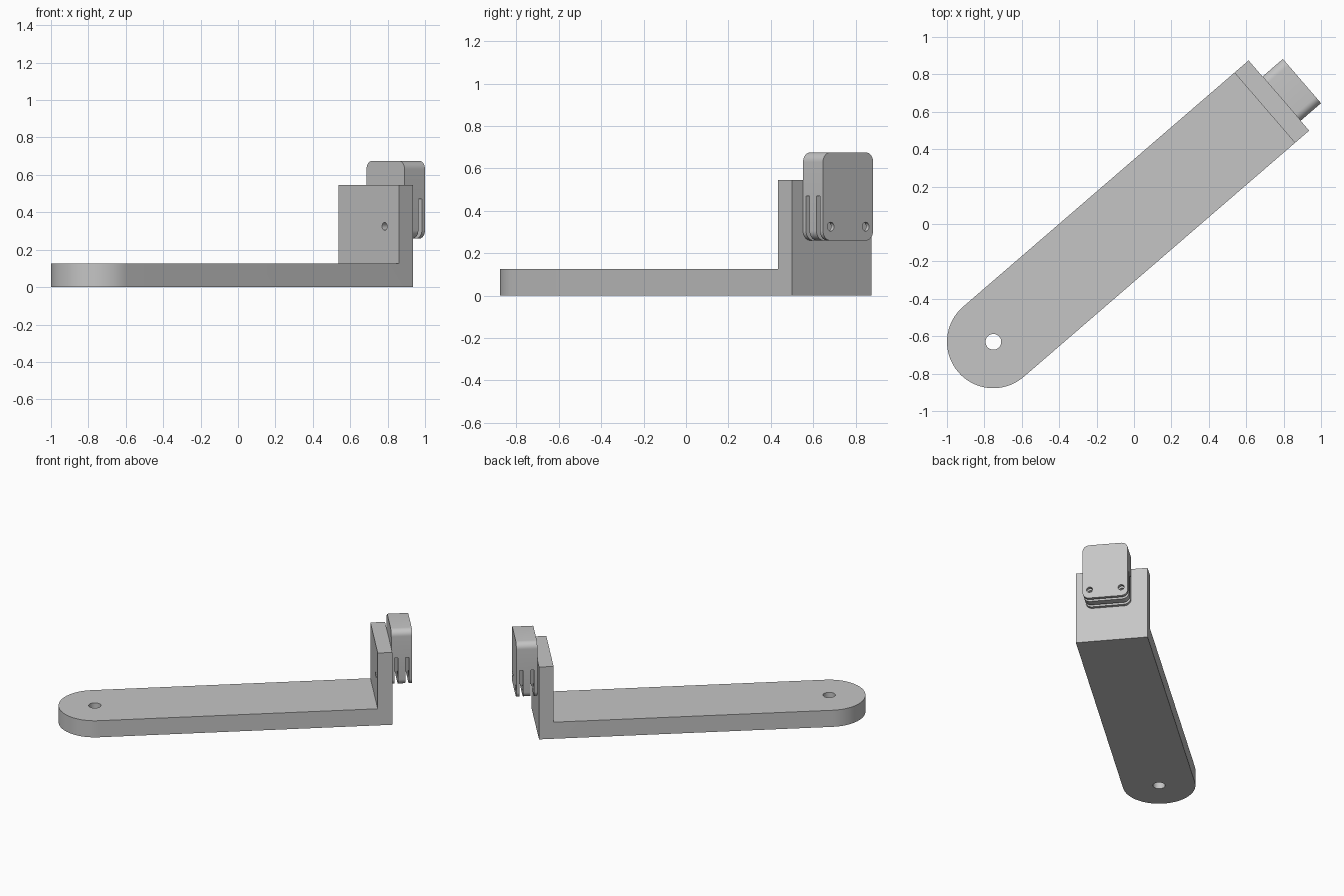
import bpy, bmesh, math
from mathutils import Matrix, Vector

cube = bpy.data.objects.get("Cube")
if cube:
    bpy.data.objects.remove(cube, do_unlink=True)

grey = bpy.data.materials.new("plain_grey")
grey.use_nodes = True
colour = (0.56, 0.56, 0.56, 1)
grey.diffuse_color = colour
grey.node_tree.nodes["Principled BSDF"].inputs["Base Color"].default_value = colour

# Built along +x from the pivot hole, then turned into place
PLACE = Matrix.Translation((-0.752, -0.63, 0)) @ Matrix.Rotation(math.radians(40.78), 4, 'Z')
R = 0.248                     # half width of the arm
INNER, END, TIP = 1.916, 2.016, 2.16
PIN_Z = 0.325


def prism(name, outline, depth):
    """Extrude a closed outline of 3D points along the depth vector."""
    bm = bmesh.new()
    face = bm.faces.new([bm.verts.new(p) for p in outline])
    ext = bmesh.ops.extrude_face_region(bm, geom=[face])
    moved = [g for g in ext["geom"] if isinstance(g, bmesh.types.BMVert)]
    bmesh.ops.translate(bm, verts=moved, vec=Vector(depth))
    bmesh.ops.recalc_face_normals(bm, faces=bm.faces)
    mesh = bpy.data.meshes.new(name)
    bm.to_mesh(mesh)
    bm.free()
    mesh.materials.append(grey)
    obj = bpy.data.objects.new(name, mesh)
    bpy.context.collection.objects.link(obj)
    return obj


def arc(cx, cy, r, start, end, n):
    angles = [math.radians(start + (end - start) * i / n) for i in range(n + 1)]
    return [(cx + r * math.cos(a), cy + r * math.sin(a)) for a in angles]


def combine(obj, tool, mode='DIFFERENCE'):
    mod = obj.modifiers.new("cut", 'BOOLEAN')
    mod.operation, mod.solver, mod.object = mode, 'EXACT', tool
    bpy.context.view_layer.objects.active = obj
    bpy.ops.object.modifier_apply(modifier=mod.name)
    bpy.data.objects.remove(tool, do_unlink=True)


def pin(y, x0, x1, r=0.021):
    ring = arc(y, PIN_Z, r, 0, 345, 23)
    return prism("pin_cutter", [(x0, a, b) for a, b in ring], (x1 - x0, 0, 0))


# Arm with upright end plate: L profile trimmed to a rounded plan
profile = [(-0.5, 0), (END, 0), (END, 0.545), (INNER, 0.545), (INNER, 0.125), (-0.5, 0.125)]
bracket = prism("arm_bracket", [(x, -R, z) for x, z in profile], (0, 2 * R, 0))
plan = arc(0, 0, R, 90, 270, 32) + [(END + 0.2, -R), (END + 0.2, R)]
# The plan is a hair narrower than the L profile so the trim is clean
trim = prism("plan_trim", [(x, y * 0.9995, -0.1) for x, y in plan], (0, 0, 1))
combine(bracket, trim, 'INTERSECT')
pivot = prism("pivot_cutter", [(x, y, -0.1) for x, y in arc(0, 0, 0.042, 0, 348.75, 31)], (0, 0, 0.4))
combine(bracket, pivot)
combine(bracket, pin(-0.13, INNER - 0.1, END + 0.1))

# Rounded clip block on the outer face of the plate
Y0, Y1, Z0, Z1, C = -0.178, 0.134, 0.26, 0.675, 0.045
rounded = (arc(Y1 - C, Z1 - C, C, 0, 90, 8) + arc(Y0 + C, Z1 - C, C, 90, 180, 8)
           + arc(Y0 + C, Z0 + C, C, 180, 270, 8) + arc(Y1 - C, Z0 + C, C, 270, 360, 8))
clip = prism("clip_block", [(END, y, z) for y, z in rounded], (TIP - END, 0, 0))

# Two slots from below leave a central tongue between thin walls
for x in (END + 0.022, TIP - 0.022 - 0.025):
    slot = [(x, -0.4, 0.1), (x + 0.025, -0.4, 0.1), (x + 0.025, -0.4, 0.47), (x, -0.4, 0.47)]
    combine(clip, prism("slot_cutter", slot, (0, 0.8, 0)))
for y in (-0.13, 0.088):
    combine(clip, pin(y, END - 0.1, TIP + 0.1))

# Place and shade
for obj in (bracket, clip):
    obj.data.transform(PLACE)
    bpy.ops.object.select_all(action='DESELECT')
    obj.select_set(True)
    bpy.context.view_layer.objects.active = obj
    bpy.ops.object.shade_smooth_by_angle(angle=math.radians(30))
